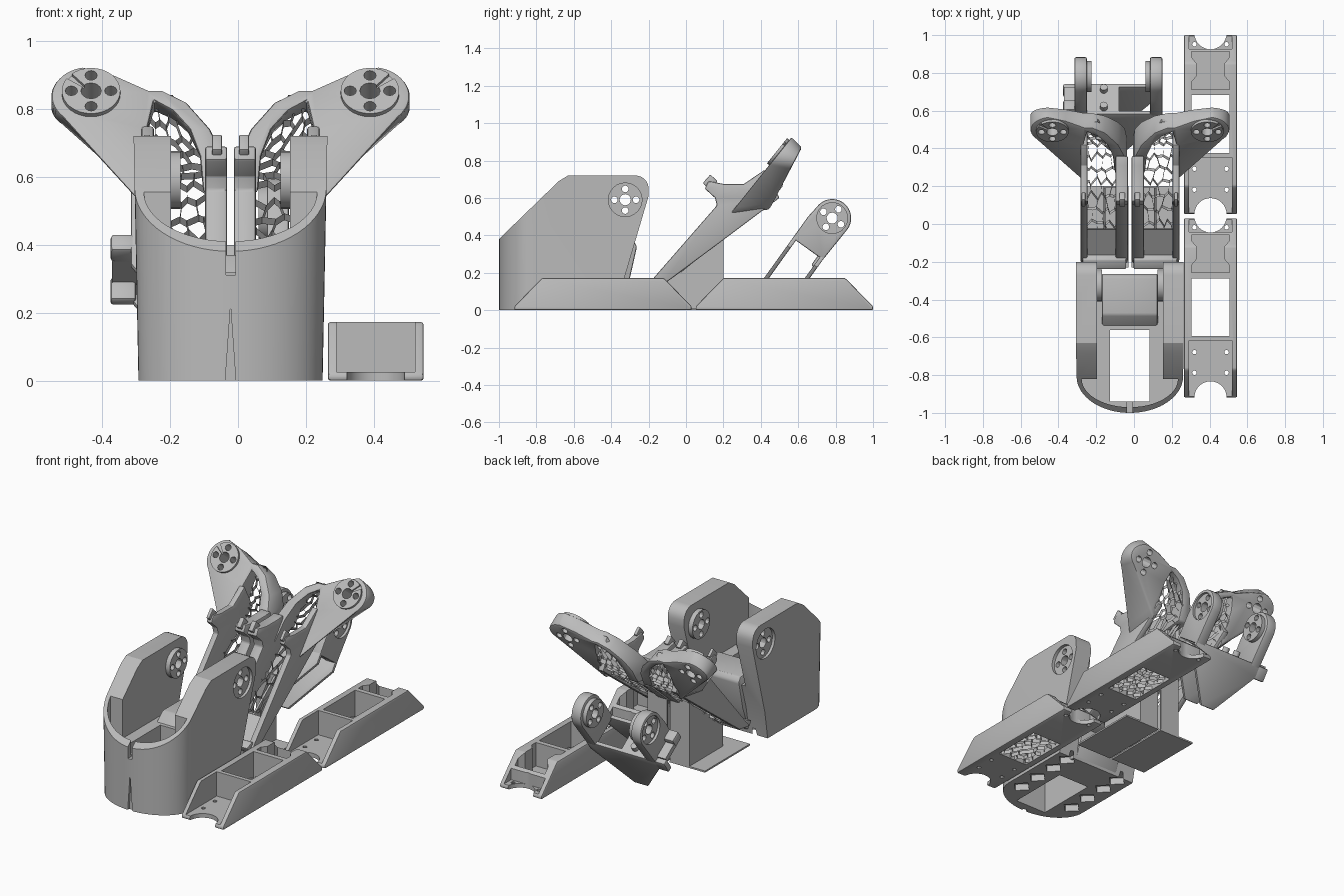
import bpy, bmesh, math, random
from mathutils import Vector

if "Cube" in bpy.data.objects:
    bpy.data.objects.remove(bpy.data.objects["Cube"])
random.seed(4)
CX = -0.022                       # mirror plane of the bracket and legs
parts = []
grey = bpy.data.materials.new("plastic_grey")
grey.use_nodes = True
grey.diffuse_color = (0.5, 0.5, 0.5, 1)
grey.node_tree.nodes["Principled BSDF"].inputs["Base Color"].default_value = (0.5, 0.5, 0.5, 1)

ALONG = {"x": lambda p, q, t: (t, p, q), "y": lambda p, q, t: (p, t, q), "z": lambda p, q, t: (p, q, t)}


def finish(name, bm):
    bmesh.ops.recalc_face_normals(bm, faces=bm.faces)
    if bm.calc_volume(signed=True) < 0:
        bmesh.ops.reverse_faces(bm, faces=bm.faces)
    me = bpy.data.meshes.new(name)
    bm.to_mesh(me)
    bm.free()
    me.materials.append(grey)
    ob = bpy.data.objects.new(name, me)
    bpy.context.collection.objects.link(ob)
    parts.append(ob)
    return ob


def apply(ob, kind, **settings):
    m = ob.modifiers.new(kind, kind)
    for k, v in settings.items():
        setattr(m, k, v)
    bpy.context.view_layer.objects.active = ob
    bpy.ops.object.modifier_apply(modifier=m.name)


def prism(name, pts, place, a, b, bevel=0):
    """Extrude a 2D outline from a to b, placed by an axis name or a function."""
    f = ALONG.get(place, place)
    bm = bmesh.new()
    lo = [bm.verts.new(f(p, q, a)) for p, q in pts]
    hi = [bm.verts.new(f(p, q, b)) for p, q in pts]
    bm.faces.new(lo)
    bm.faces.new(hi)
    n = len(pts)
    for i in range(n):
        bm.faces.new((lo[i], lo[(i + 1) % n], hi[(i + 1) % n], hi[i]))
    ob = finish(name, bm)
    if bevel:
        apply(ob, "BEVEL", width=bevel, segments=2, limit_method="ANGLE", angle_limit=0.7)
    return ob


def rect(p0, p1, q0, q1):
    return [(p0, q0), (p1, q0), (p1, q1), (p0, q1)]


def arc(p, q, r, a0, a1, n=16, r2=None):
    r2 = r2 or r
    angles = [math.radians(a0 + (a1 - a0) * i / n) for i in range(n + 1)]
    return [(p + r * math.cos(a), q + r2 * math.sin(a)) for a in angles]


def circle(p, q, r, n=24):
    return arc(p, q, r, 0, 360 - 360 / n, n - 1)


def cut(ob, *cutters, operation="DIFFERENCE"):
    for c in cutters:
        apply(ob, "BOOLEAN", operation=operation, object=c, solver="EXACT")
        parts.remove(c)
        bpy.data.objects.remove(c)


def drill(ob, p, q, place, a, b):
    """Centre hole and four screw holes."""
    for k in range(5):
        dp, dq = (0, 0) if k == 4 else (0.058 * math.cos(k * math.pi / 2), 0.058 * math.sin(k * math.pi / 2))
        cut(ob, prism("cutter", circle(p + dp, q + dq, 0.03 if k == 4 else 0.018, 12), place, a, b))


def web_panel(name, nu, nv, place, rib, depth):
    """Irregular honeycomb ribs over the unit square, extruded by the depth vector."""
    bm, verts = bmesh.new(), {}
    corners = [(0, -2 / 3), (.5, -1 / 3), (.5, 1 / 3), (0, 2 / 3), (-.5, 1 / 3), (-.5, -1 / 3)]
    for j in range(nv + 1):
        for i in range(nu + 1):
            loop = []
            for dx, dy in corners:
                u = min(max((i + 0.5 * (j % 2) + dx) / nu, 0), 1)
                v = min(max((j + dy) / nv, 0), 1)
                key = (round(u, 3), round(v, 3))
                if key not in verts:
                    ju = random.uniform(-.2, .2) / nu if 0 < u < 1 else 0
                    jv = random.uniform(-.2, .2) / nv if 0 < v < 1 else 0
                    verts[key] = bm.verts.new(place(u + ju, v + jv))
                if verts[key] not in loop:
                    loop.append(verts[key])
            if len(loop) > 2 and len({round(v.co.x, 4) for v in loop}) > 1:
                bm.faces.new(loop)
    cells = bm.faces[:]
    bmesh.ops.inset_individual(bm, faces=cells, thickness=rib, use_even_offset=False)
    bmesh.ops.delete(bm, geom=cells, context="FACES")
    top = bmesh.ops.extrude_face_region(bm, geom=bm.faces[:], use_keep_orig=True)["geom"]
    bmesh.ops.translate(bm, vec=depth, verts=[g for g in top if isinstance(g, bmesh.types.BMVert)])
    return finish(name, bm)


# Front bracket: rounded shell with two tall cheeks
plan = [(CX + .285, -.1)] + arc(CX, -.81, .285, 0, -180, 32, .19) + [(CX - .285, -.1)]
bracket = prism("front_bracket", plan, "z", 0, .72)
for v in bracket.data.vertices:
    if v.co.z < .01:
        v.co.x = CX + (v.co.x - CX) * .95
side = [(-1.1, -.1), (-.38, -.1), (-.33, .17), (-.2, .61)] + arc(-.27, .65, .07, 0, 90, 6) + \
       [(-.63, .72), (-.68, .69), (-1.0, .38), (-1.1, .28)]
cut(bracket, prism("cutter", side, "x", -1, 1), operation="INTERSECT")
inner = [(CX + .175, 0), (CX + .175, -.82)] + arc(CX, -.82, .255, 0, -180, 24, .15) + \
        [(CX - .175, -.82), (CX - .175, 0)]
cut(bracket, prism("cutter", inner, "z", .32, 1),
    prism("cutter", rect(CX - .105, CX + .105, -.94, -.56), "z", -1, 1),
    prism("cutter", rect(CX - .014, CX + .014, .31, .6), "y", -1.1, -.9),
    prism("cutter", [(CX - .016, -.01), (CX + .016, -.01), (CX, .22)], "y", -1.1, -.985))
for s in (-1, 1):
    for y in (-.8, -.66, -.52, -.4):
        cut(bracket, prism("cutter", circle(CX + s * .185, y, .055, 4), "z", -.1, .04))
prism("bracket_rear_box", [(-.56, .05), (-.36, .01), (-.3, .17), (-.262, .34), (-.28, .37), (-.48, .37), (-.56, .3)],
      "x", CX - .148, CX + .148, .01)
hub = (-.325, .59)
for s in (-1, 1):
    cut(bracket, prism("cutter", circle(*hub, .09), "x", CX + s * .265, CX + s * .4))
    disc = prism("bracket_hub", circle(*hub, .085), "x", CX + s * .147, CX + s * .18)
    drill(disc, *hub, "x", CX + s * .1, CX + s * .3)
drill(bracket, *hub, "x", -1, 1)

# Long channel rails with pockets and scalloped ends
XR = .405
for y0, label in ((-.918, "front_rail"), (.052, "rear_rail")):
    y1 = y0 + .948
    rail = prism(label, [(y0, 0), (y1, 0), (y1, .02), (y1 - .135, .158), (y1 - .15, .172), (y0 + .15, .172),
                         (y0 + .135, .158), (y0, .02)], "x", XR - .141, XR + .141, .008)
    cut(rail, prism("cutter", rect(XR - .115, XR + .115, y0 - .1, y0 + .3), "z", .025, 1),
        prism("cutter", rect(XR - .1, XR + .1, y0 + .325, y0 + .63), "z", -1, 1),
        prism("cutter", [(XR + s * w, y0 + h) for s, w, h in
                         ((-1, .1, .66), (1, .1, .66), (1, .1, .7), (1, .075, .73), (1, .075, .8), (1, .1, .83),
                          (1, .1, .86), (-1, .1, .86), (-1, .1, .83), (-1, .075, .8), (-1, .075, .73), (-1, .1, .7))],
                "z", .03, 1),
        prism("cutter", rect(XR - .115, XR + .115, y0 + .875, y1 + .1), "z", .025, 1),
        prism("cutter", circle(XR, y0, .085, 32), "z", -1, 1),
        prism("cutter", circle(XR, y1 + .01, .085, 32), "z", -1, 1))
    for s in (-1, 1):
        for dy in (.13, .24, .9):
            cut(rail, prism("cutter", circle(XR + s * .085, y0 + dy, .012, 10), "z", -1, 1))
    web_panel(label + "_web", 4, 6, lambda u, v: (XR - .1 + .2 * u, y0 + .325 + .305 * v, .002), .008, (0, 0, .024))

# Pair of sloping legs with flared heads
FLOOR = [Vector(p) for p in ((-.04, .222), (.2, .42), (.42, .58), (.5, .68), (.54, .84))]
WALL = [(-.21, .13), (.165, .56), (.155, .6), (.1, .65), (.12, .69), (.2, .675), (.31, .675), (.42, .75),
        (.5, .6), (.2, .375), (-.11, .145)]


def floor_point(v):
    t = min(v * (len(FLOOR) - 1), len(FLOOR) - 1.001)
    return FLOOR[int(t)].lerp(FLOOR[int(t) + 1], t - int(t))


for s, label in ((1, "left"), (-1, "right")):
    def front(d, z):
        return Vector((CX + s * d, .36 + (z - .67) * .8, z))

    def wedge(d, z, t):
        # front plane leans more than the back, so the head thickens downwards
        back = Vector((CX + s * d, .46 + (z - .54) * .415, .565 + (z - .54) * .79))
        return front(d, z).lerp(back, t)

    def hub_place(d, r, t):
        return front(d, .843 + r * .78) + Vector((0, .78, -.62)) * t

    def floor_place(u, v):
        p = floor_point(v)
        d0 = .05 + max(0, p.y - .6) * .5
        return (CX + s * (d0 + (.25 - d0) * u), p.x, p.y)

    def xs(a, b):
        return CX + s * a, CX + s * b

    web_panel(label + "_leg_web", 4, 13, floor_place, .008, (0, .015, -.02))
    prism(label + "_leg_foot", [(-.2, .13), (-.03, .25), (-.02, .21), (-.11, .145)], "x", *xs(.03, .25))
    prism(label + "_leg_inner_wall", [(min(y, .36), z) for y, z in WALL[:7]] + [(.36, .68), (.36, .51)] + WALL[9:],
          "x", *xs(.01, .075), .008)
    prism(label + "_leg_outer_wall", WALL, "x", *xs(.225, .262), .008)
    # flared head: rim around the trough joined to the round lobe
    lobe = arc(.415, .838, .112, 80, -45, 20, .088)
    head = [(.245, .5), (.245, .74), (.225, .825), (.17, .795), (.12, .74), (.09, .66), (.08, .55), (.015, .55),
            (.025, .66), (.06, .74), (.13, .82), (.2, .855), (.24, .855), (.34, .9)] + lobe + [(.29, .55)]
    flare = prism(label + "_leg_head", head, wedge, 0, 1, .01)
    drill(flare, .41, 0, hub_place, -.1, .2)
    disc = prism(label + "_leg_hub", circle(.41, 0, .086, 32), hub_place, -.015, .02)
    drill(disc, .41, 0, hub_place, -.1, .1)
    cut(disc, prism("cutter", [(.4, -.01), (.42, .01), (.48, .08), (.5, .06)], hub_place, -.1, -.004))
    # guide peg and clips on the walls
    peg = [(.09, .68), (.13, .725), (.168, .69), (.13, .64)]
    prism(label + "_leg_peg", peg, "x", *xs(.025, .055), .005)
    prism(label + "_leg_outer_clip", peg, "x", *xs(.235, .255), .005)
    prism(label + "_leg_foot_lip", [(-.21, .11), (-.24, .15), (-.19, .17), (-.14, .14)], "x", *xs(.02, .25), .005)
    # supports under the leg
    prism(label + "_support_base", rect(*xs(.008, .245), -.23, .2), "z", 0, .01)
    prism(label + "_support_side", [(-.12, .005), (.2, .005), (.2, .4), (-.12, .16)], "x", *xs(.128, .14))
    prism(label + "_support_back", rect(*xs(.01, .14), .005, .4), "y", .19, .2)

# Rear yoke: tilted open box with two round arms and pointed skirts
O, U, V = Vector((.57, .385)), Vector((.58, .81)), Vector((.81, -.58))


def tilt(p, q, t):
    y, z = O + U * p + V * q
    return (t, y, z)


def panel(x, p, q):
    return tilt(p, q, x)


def boss(x, q, p):
    return tilt(p, q, x)


arm = [(0, 0), (.14, 0)] + arc(.211, .11, .102, -90, 90, 20) + [(0, .2)]
for s, x0, x1, label in ((-1, -.315, -.25, "right"), (1, .085, .15, "left")):
    ob = prism(label + "_yoke_arm", arm, tilt, x0, x1, .008)
    outer, inward = (x0, x1) if s < 0 else (x1, x0)
    cut(ob, prism("cutter", circle(.211, .11, .083), tilt, outer - s * .015, outer + s * .1))
    drill(ob, .211, .11, tilt, -.5, .5)
    disc = prism(label + "_yoke_hub", circle(.211, .11, .083), tilt, inward, inward - s * .025)
    drill(disc, .211, .11, tilt, -.5, .5)
skirt = [(-.315, .02), (-.315, -.05), (-.13, -.315), (-.04, -.315), (.15, -.05), (.15, .02)]
prism("yoke_front_plate", skirt, panel, 0, .022, .005)
prism("yoke_back_plate", skirt, panel, .178, .2, .005)
prism("yoke_floor", rect(.0, .02, .01, .19), tilt, -.315, -.08)
prism("yoke_front_tab", rect(.0, .06, 0, .07), tilt, -.375, -.3, .012)
prism("yoke_middle_tab", rect(.0, .03, .06, .17), tilt, -.37, -.3)
prism("yoke_back_tab", rect(-.06, .02, .165, .2), tilt, -.375, -.3, .008)
for q in (.04, .155):
    prism("yoke_screw_boss", circle(-.16, q, .02, 12), boss, .01, .05)

# Smooth curved faces, keep crisp edges
bpy.ops.object.select_all(action="DESELECT")
for ob in parts:
    ob.select_set(True)
bpy.context.view_layer.objects.active = parts[0]
bpy.ops.object.shade_smooth_by_angle(angle=math.radians(30))
